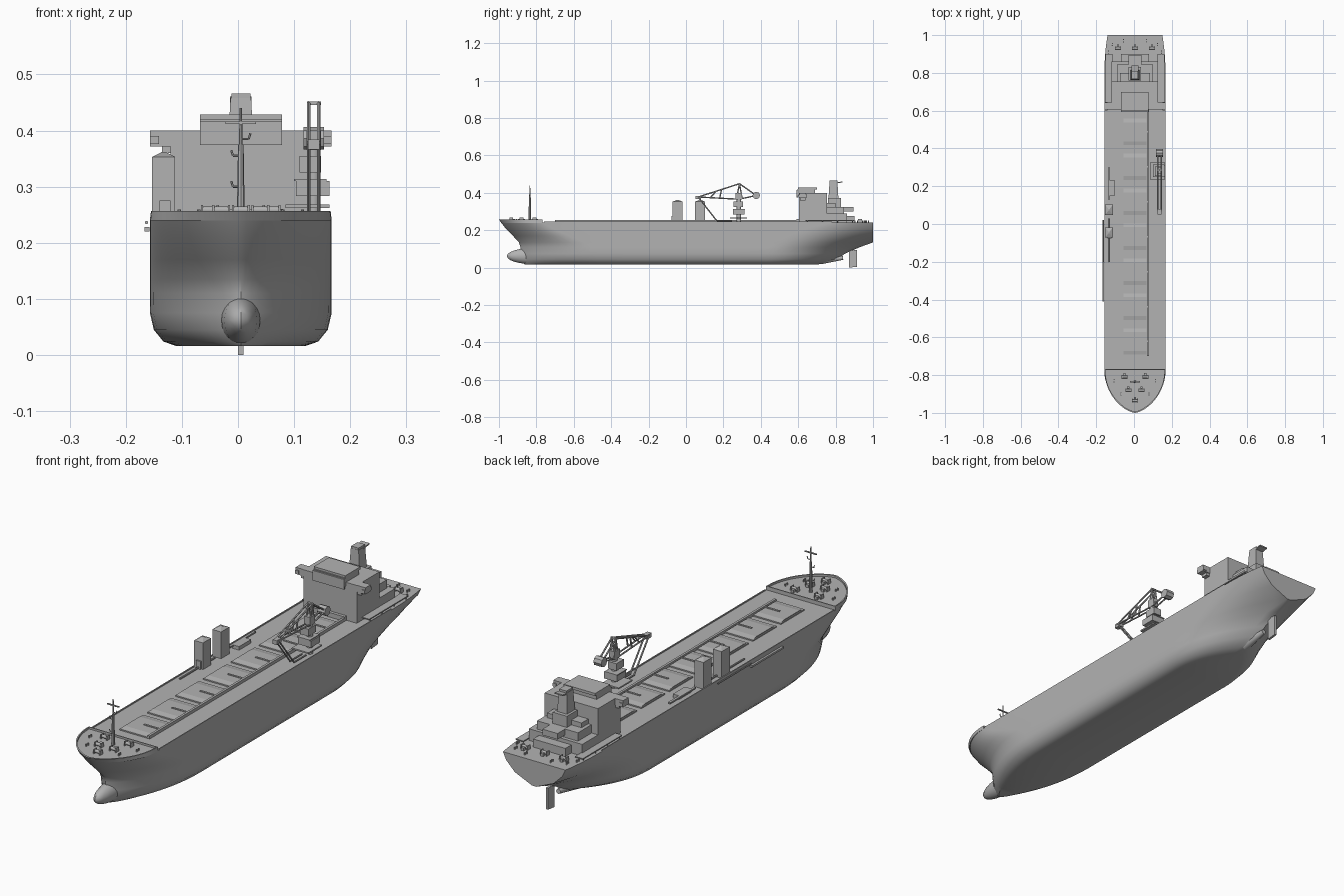
import bpy, bmesh, math
from mathutils import Vector

cube = bpy.data.objects.get("Cube")
if cube:
    bpy.data.objects.remove(cube)

grey = bpy.data.materials.new("ship_grey")
grey.use_nodes = True
COLOUR = (0.45, 0.45, 0.45, 1)
grey.diffuse_color = COLOUR
grey.node_tree.nodes["Principled BSDF"].inputs["Base Color"].default_value = COLOUR
CX = 0.005      # centreline
DECK = 0.241


def finish(name, bm, smooth=None):
    bmesh.ops.recalc_face_normals(bm, faces=bm.faces)
    mesh = bpy.data.meshes.new(name)
    bm.to_mesh(mesh)
    bm.free()
    mesh.materials.append(grey)
    obj = bpy.data.objects.new(name, mesh)
    bpy.context.collection.objects.link(obj)
    if smooth:
        bpy.ops.object.select_all(action='DESELECT')
        obj.select_set(True)
        bpy.context.view_layer.objects.active = obj
        bpy.ops.object.shade_smooth_by_angle(angle=math.radians(smooth))
    return obj


def box(name, x, y, z, top=1.0):
    """Box from (low, high) ranges; top scales the upper face."""
    bm = bmesh.new()
    bmesh.ops.create_cube(bm, size=1)
    for v in bm.verts:
        k = top if v.co.z > 0 else 1
        v.co = [sum(r) / 2 + c * s * (r[1] - r[0])
                for r, c, s in zip((x, y, z), v.co, (k, k, 1))]
    return finish(name, bm)


def rod(name, a, b, r, r2=None, sides=8):
    """Round bar between two points."""
    a, b = Vector(a), Vector(b)
    bm = bmesh.new()
    bmesh.ops.create_cone(bm, cap_ends=True, segments=sides, radius1=r,
                          radius2=r if r2 is None else r2, depth=(b - a).length)
    turn = (b - a).to_track_quat('Z', 'Y')
    for v in bm.verts:
        v.co = turn @ v.co + (a + b) / 2
    return finish(name, bm, 40)


def prism(name, outline, x):
    """Side outline of (y, z) points extruded across x."""
    bm = bmesh.new()
    ends = [[bm.verts.new((xx, y, z)) for y, z in outline] for xx in x]
    for e in ends:
        bm.faces.new(e)
    for i in range(len(outline)):
        bm.faces.new((ends[0][i - 1], ends[0][i], ends[1][i], ends[1][i - 1]))
    return finish(name, bm)


def waterline(z, width, bow, entry, power, stern, run, transom):
    pts = []
    for i in range(15):
        s = 1 - math.cos(i / 14 * math.pi / 2)
        pts.append((bow + entry * s, width * (1 - (1 - s) ** 2) ** power))
    for i in range(1, 6):
        pts.append((bow + entry + (stern - run - bow - entry) * i / 6, width))
    for i in range(13):
        s = i / 12
        pts.append((stern - run + run * s, transom + (width - transom) * (1 - s ** 2.2)))
    return [(y, w, z) for y, w in pts]


def loft(name, levels, smooth):
    """Skin a stack of waterlines, mirrored about the centreline."""
    bm = bmesh.new()
    rows = [waterline(*lv) for lv in levels]
    port, star = [[[bm.verts.new((CX + side * w, y, z)) for y, w, z in row] for row in rows]
                  for side in (1, -1)]
    n = len(rows[0])
    for grid in (port, star):
        for lo, hi in zip(grid, grid[1:]):
            for i in range(n - 1):
                bm.faces.new((lo[i], lo[i + 1], hi[i + 1], hi[i]))
    for k in (0, -1):
        for i in range(n - 1):
            bm.faces.new((port[k][i], port[k][i + 1], star[k][i + 1], star[k][i]))
    for k in range(len(rows) - 1):
        bm.faces.new((port[k][-1], port[k + 1][-1], star[k + 1][-1], star[k][-1]))
    bmesh.ops.remove_doubles(bm, verts=bm.verts, dist=0.0003)
    bmesh.ops.dissolve_degenerate(bm, edges=bm.edges, dist=0.0001)
    return finish(name, bm, smooth)


# Hull: height, half width, bow, entry length, fullness, stern, run length, transom
loft("hull", [
    (.016, .115, -.86, .42, .80, .70, .28, 0),
    (.024, .138, -.87, .42, .80, .74, .32, 0),
    (.045, .155, -.88, .40, .75, .81, .38, 0),
    (.075, .162, -.885, .40, .75, .85, .42, 0),
    (.11, .162, -.885, .38, .72, .93, .48, 0),
    (.135, .162, -.893, .35, .70, 1, .50, .01),
    (.17, .162, -.925, .30, .68, 1, .45, .09),
    (.21, .162, -.965, .25, .66, 1, .35, .13),
    (DECK, .162, -.988, .22, .65, 1, .22, .145)], 32)
# Raised bow deck with a bulwark rim
loft("forecastle", [
    (DECK - .001, .162, -.988, .21, .65, -.768, .005, .162),
    (.257, .160, -1, .22, .65, -.768, .005, .160),
    (.257, .156, -.992, .215, .65, -.772, .004, .156),
    (.249, .156, -.992, .215, .65, -.772, .004, .156)], 32)

# Bulbous bow
bm = bmesh.new()
bmesh.ops.create_uvsphere(bm, u_segments=20, v_segments=12, radius=1)
for v in bm.verts:
    v.co = (CX + v.co.x * .036, -.82 + v.co.y * (.138 if v.co.y < 0 else .2), .062 + v.co.z * .043)
finish("bulbous_bow", bm, 40)

# Rudder and shaft
prism("rudder", [(.872, 0), (.915, .005), (.915, .095), (.872, .095)], (CX - .005, CX + .005))
rod("rudder_stock", (CX, .89, .09), (CX, .89, .15), .006)
rod("shaft_boss", (CX, .72, .042), (CX, .84, .052), .024, .01, 12)

# Hatch covers with an arched top, and a bar on each
for i in range(7):
    y = -.622 + i * .185
    box(f"hatch_coaming_{i}", (-.06, .07), (y - .078, y + .078), (DECK - .004, .246))
    prism(f"hatch_cover_{i}", [(y - .075, .245), (y + .075, .245), (y + .05, .25), (y - .05, .25)],
          (-.056, .066))
    box(f"hatch_bar_{i}", (0, .07), (y - .004, y + .004), (.249, .253))
box("conveyor", (.07, .08), (-.70, .61), (DECK - .002, .254))
box("hatch_end_box", (-.065, .08), (.592, .612), (DECK - .002, .26))

# Accommodation block and bridge
box("house", (-.12, .128), (.605, .755), (DECK - .002, .40))
box("house_mid_tier", (-.075, .085), (.75, .80), (DECK - .002, .345))
box("house_low_tier", (-.12, .128), (.75, .86), (DECK - .002, .29))
box("house_upper_tier", (-.09, .10), (.75, .845), (.285, .325))
box("house_aft_room", (-.07, .08), (.85, .90), (DECK - .002, .275))
box("aft_lookout", (-.03, .04), (.84, .895), (.30, .325))
box("bridge", (-.068, .078), (.597, .69), (.385, .42))
box("bridge_window_band", (-.068, .078), (.592, .60), (.374, .416))
box("bridge_roof", (-.068, .078), (.60, .70), (.418, .429))
for s in (-1, 1):
    side = "left" if s > 0 else "right"
    inner, outer = sorted((CX + s * .11, CX + s * .162)), sorted((CX + s * .146, CX + s * .162))
    box(f"bridge_wing_{side}", inner, (.606, .642), (.372, .40))
    box(f"wing_bracket_{side}", sorted((CX + s * .11, CX + s * .14)), (.61, .638), (.36, .374))
    box(f"wing_end_{side}", outer, (.602, .646), (.376, .39))
    box(f"side_canopy_{side}", sorted((CX + s * .12, CX + s * .156)), (.64, .90), (.25, .254))
    for y in (.65, .73, .81, .89):
        rod(f"canopy_post_{side}", (CX + s * .152, y, DECK), (CX + s * .152, y, .252), .002, sides=6)

# Funnel with a flap on top
box("funnel_base", (-.028, .038), (.76, .83), (.32, .372))
box("funnel", (-.018, .028), (.762, .815), (.37, .458), .8)
box("funnel_cap", (-.012, .022), (.768, .81), (.457, .466))
prism("funnel_flap", [(.80, .45), (.838, .456), (.838, .461), (.80, .456)], (-.014, .024))

# Silos with pyramid roofs
for i, y in enumerate((-.045, .075)):
    xr, yr = (-.153, -.112), (y - .027, y + .027)
    box(f"silo_{i}", xr, yr, (DECK - .002, .353))
    box(f"silo_roof_{i}", xr, yr, (.353, .362), .15)
box("silo_hatch", (-.14, -.12), (-.078, -.071), (DECK, .275))

# Starboard gangways and pipes
box("boarding_ladder", (-.167, -.158), (-.41, -.2), (.22, .228))
rod("ladder_rail", (-.163, -.2, .236), (-.163, .02, .236), .003)
rod("deck_pipe", (-.13, -.2, .247), (-.13, .03, .247), .004)
box("deck_walkway", (-.137, -.127), (.13, .30), (.25, .256))
box("deck_locker", (-.13, -.10), (.15, .23), (DECK - .002, .256))

# Deck crane
KX = .135
rod("crane_column", (KX, .283, DECK), (KX, .283, .375), .012, sides=12)
box("crane_foot", (.085, .163), (.235, .325), (.262, .268))
box("crane_lower_cabin", (.103, .163), (.25, .312), (.283, .31))
box("crane_upper_cabin", (.11, .148), (.255, .305), (.325, .355))
box("crane_platform", (.1, .158), (.25, .315), (.31, .314))
box("crane_head", (.122, .148), (.265, .30), (.365, .40))
box("crane_top_bar", (.123, .148), (.281, .291), (.446, .452))
apex, nose, weight = (.286, .449), (.065, .378), (.376, .386)
for s in (-.009, .009):
    for k, (a, b) in enumerate(((apex, nose), (apex, weight), (apex, (.27, .37)), (apex, (.30, .37)),
                                (nose, (.283, .366)), (weight, (.283, .366)),
                                (nose, (.165, .25)), ((.165, .25), (.245, .25)),
                                ((.18, .371), (.19, .418)), ((.13, .374), (.16, .408)))):
        rod(f"crane_bar_{k}", (KX + s, *a), (KX + s, *b), .0035, sides=6)
rod("crane_counterweight", (KX - .018, *weight), (KX + .018, *weight), .02, sides=8)
box("crane_grab", (.125, .145), (.05, .08), (.366, .384))

# Bow mast with curved arms
rod("mast_lower", (CX, -.835, .248), (CX, -.835, .375), .007, .005)
rod("mast_upper", (CX, -.835, .37), (CX, -.835, .44), .0035, .002)
box("mast_yard", (-.022, .032), (-.838, -.832), (.412, .416))
for z, s in ((.30, -1), (.355, -1), (.385, 1)):
    rod("mast_arm", (CX, -.835, z), (CX + s * .014, -.835, z), .002, sides=6)
    rod("mast_arm_tip", (CX + s * .014, -.835, z), (CX + s * .017, -.835, z + .01), .002, sides=6)


# Winches and bollards at both ends
def winch(x, y, z):
    rod("winch_drum", (x - .014, y, z + .009), (x + .014, y, z + .009), .007, sides=10)
    for s in (-1, 1):
        box("winch_cheek", (x + s * .014 - .002, x + s * .014 + .002), (y - .01, y + .01), (z - .002, z + .018))
    box("winch_motor", (x - .006, x + .006), (y + .008, y + .02), (z - .002, z + .012))


for x, y in ((0, -.935), (.035, -.88), (.055, -.81)):
    for s in ((-1, 1) if x else (1,)):
        winch(CX + s * x, y, .249)
for x in (-.09, 0, .09):
    winch(CX + x, .93, DECK)
for s in (-1, 1):
    for x, y, z in ((.075, -.90, .249), (.11, -.83, .249), (.12, .95, DECK), (.06, .97, DECK), (.14, .91, DECK)):
        for d in (-.006, .006):
            rod("bollard", (CX + s * x, y + d, z - .002), (CX + s * x, y + d, z + .01), .003)
    # Low side bulwark
    box("side_rail", sorted((CX + s * .158, CX + s * .162)), (-.76, .78), (DECK - .002, .246))
